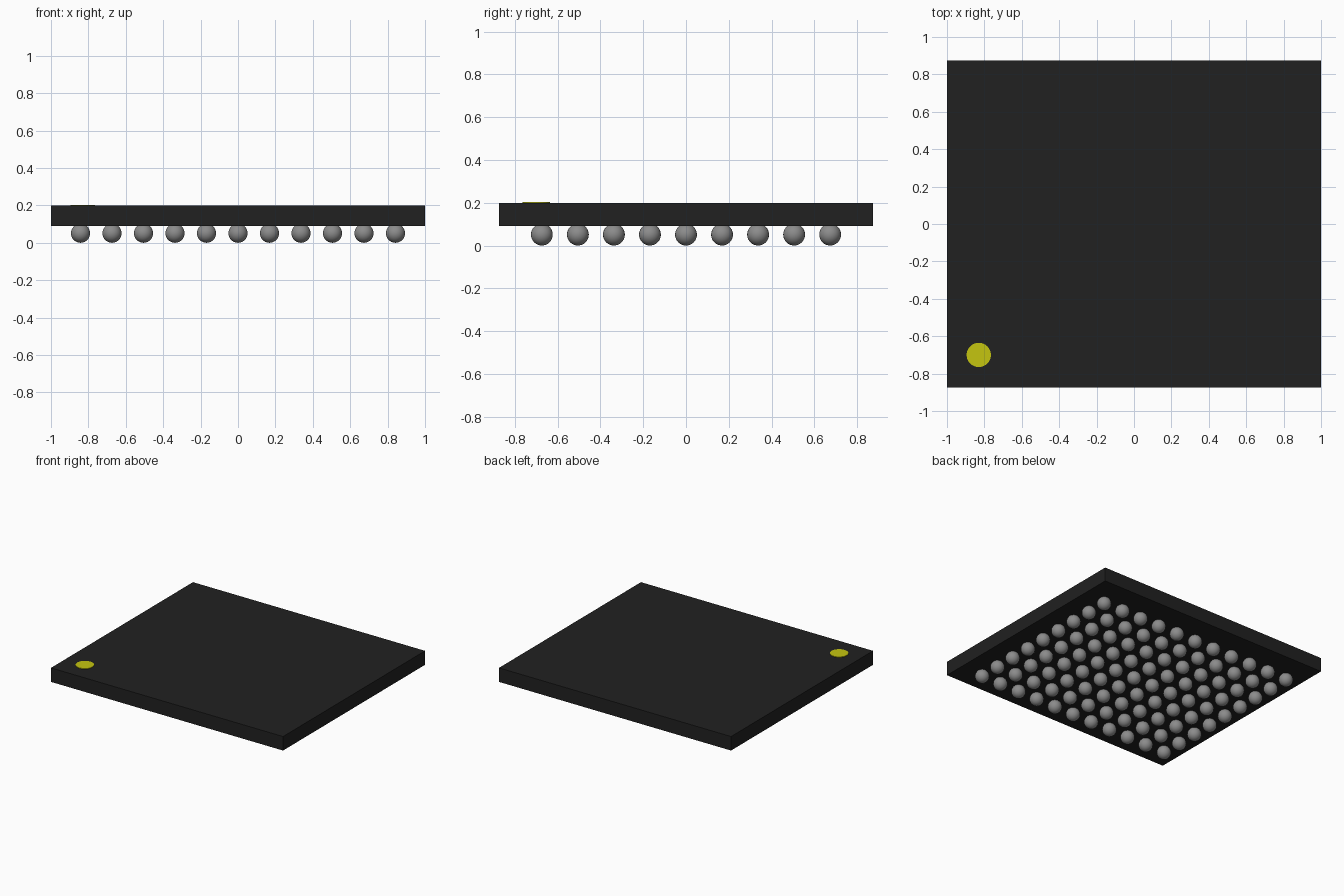
import bpy
import bmesh
from mathutils import Matrix

if "Cube" in bpy.data.objects:
    bpy.data.objects.remove(bpy.data.objects["Cube"], do_unlink=True)


def make_material(name, rgb, roughness=0.6):
    mat = bpy.data.materials.new(name)
    mat.use_nodes = True
    color = (*rgb, 1.0)
    mat.diffuse_color = color
    bsdf = mat.node_tree.nodes["Principled BSDF"]
    bsdf.inputs["Base Color"].default_value = color
    bsdf.inputs["Roughness"].default_value = roughness
    return mat


def make_object(name, bm, mat, smooth=False):
    for face in bm.faces:
        face.smooth = smooth
    mesh = bpy.data.meshes.new(name)
    bm.to_mesh(mesh)
    bm.free()
    mesh.materials.append(mat)
    obj = bpy.data.objects.new(name, mesh)
    bpy.context.collection.objects.link(obj)
    return obj


black = make_material("package black", (0.015, 0.015, 0.015))
yellow = make_material("marker yellow", (0.56, 0.56, 0.005))
grey = make_material("solder grey", (0.26, 0.26, 0.26), 0.4)

BODY_X, BODY_Y = 2.0, 1.748
BODY_BOTTOM, BODY_TOP = 0.09, 0.199
PITCH, COLUMNS, ROWS = 0.1684, 11, 9
BALL_RADIUS = 0.051

# Flat rectangular package
bm = bmesh.new()
center = Matrix.Translation((0, 0, (BODY_BOTTOM + BODY_TOP) / 2))
size = Matrix.Diagonal((BODY_X, BODY_Y, BODY_TOP - BODY_BOTTOM, 1))
bmesh.ops.create_cube(bm, size=1, matrix=center @ size)
make_object("package_body", bm, black)

# Round marker plate at the front right corner
bm = bmesh.new()
bmesh.ops.create_cone(bm, cap_ends=True, segments=48, radius1=0.065,
                      radius2=0.065, depth=0.006,
                      matrix=Matrix.Translation((-0.83, -0.70, BODY_TOP + 0.001)))
make_object("corner_marker", bm, yellow)

# Full grid of solder balls, sunk slightly into the underside
ball = bmesh.new()
bmesh.ops.create_uvsphere(ball, u_segments=24, v_segments=16, radius=BALL_RADIUS)
first = make_object("solder_ball", ball, grey, smooth=True)
for row in range(ROWS):
    for col in range(COLUMNS):
        obj = first
        if row or col:
            obj = bpy.data.objects.new("solder_ball", first.data)
            bpy.context.collection.objects.link(obj)
        obj.location = ((col - (COLUMNS - 1) / 2) * PITCH,
                        (row - (ROWS - 1) / 2) * PITCH, BALL_RADIUS)
